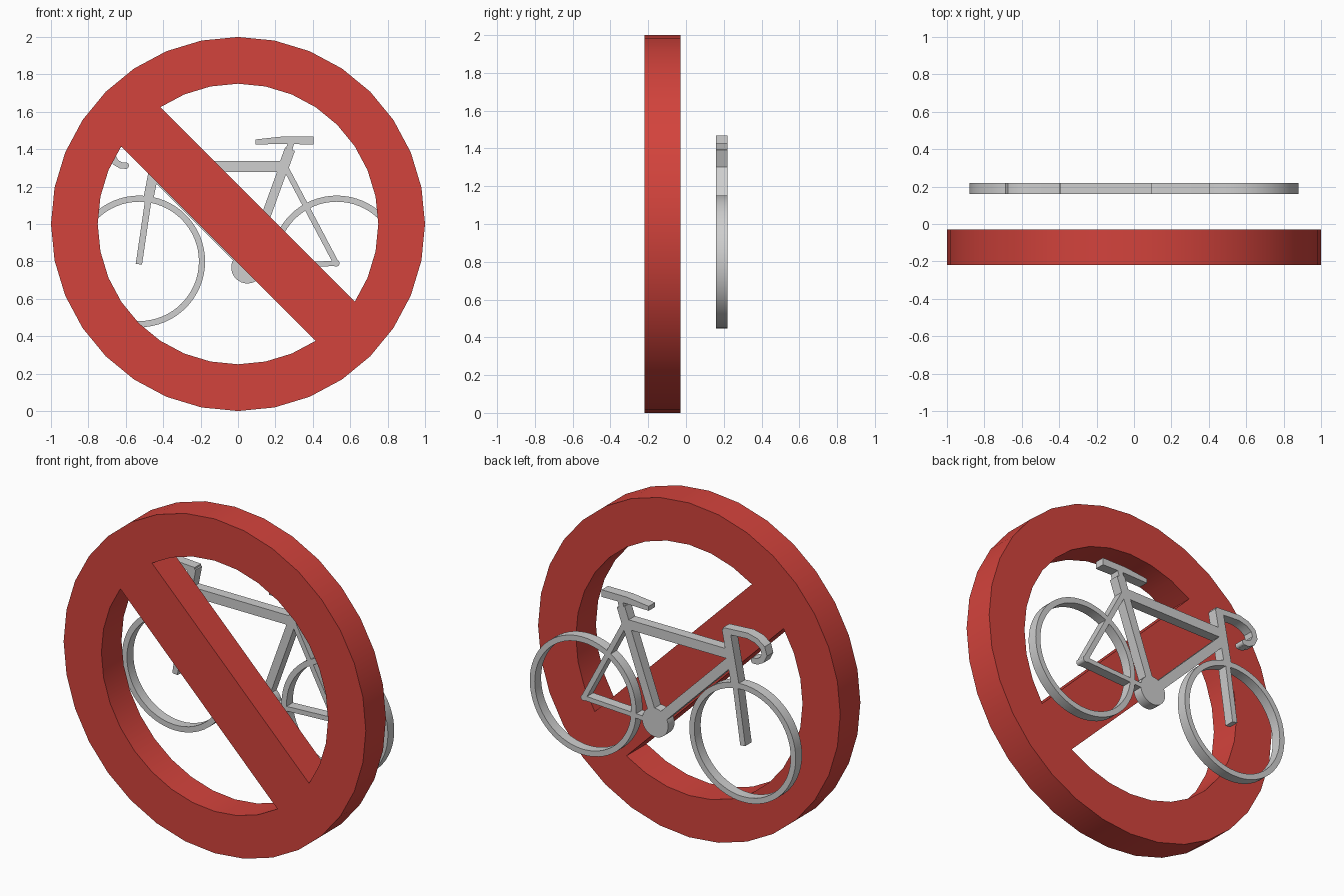
import bpy, bmesh, math
from mathutils import Vector

cube = bpy.data.objects.get("Cube")
if cube:
    bpy.data.objects.remove(cube, do_unlink=True)


def material(name, rgb):
    m = bpy.data.materials.new(name)
    m.use_nodes = True
    m.diffuse_color = (*rgb, 1)
    m.node_tree.nodes["Principled BSDF"].inputs["Base Color"].default_value = (*rgb, 1)
    return m


RED = material("sign red", (0.65, 0.056, 0.045))
GREY = material("light grey", (0.62, 0.62, 0.62))


def plate(name, loops, y, depth, mat):
    """Upright flat plate from closed (x, z) outlines; inner outlines are holes."""
    cu = bpy.data.curves.new(name, 'CURVE')
    cu.dimensions, cu.fill_mode, cu.extrude = '2D', 'BOTH', depth / 2
    for pts in loops:
        sp = cu.splines.new('POLY')
        sp.points.add(len(pts) - 1)
        for p, (x, z) in zip(sp.points, pts):
            p.co = (x, z, 0, 1)
        sp.use_cyclic_u = True
    tmp = bpy.data.objects.new(name + "_outline", cu)
    bpy.context.collection.objects.link(tmp)
    me = bpy.data.meshes.new_from_object(
        tmp.evaluated_get(bpy.context.evaluated_depsgraph_get()))
    bpy.data.objects.remove(tmp, do_unlink=True)
    bm = bmesh.new()
    bm.from_mesh(me)
    for v in bm.verts:
        v.co = (v.co.x, y - v.co.z, v.co.y)
    bmesh.ops.remove_doubles(bm, verts=bm.verts, dist=1e-5)
    bmesh.ops.recalc_face_normals(bm, faces=bm.faces)
    bm.to_mesh(me)
    bm.free()
    me.materials.clear()
    me.materials.append(mat)
    ob = bpy.data.objects.new(name, me)
    bpy.context.collection.objects.link(ob)
    bpy.ops.object.select_all(action='DESELECT')
    ob.select_set(True)
    bpy.context.view_layer.objects.active = ob
    bpy.ops.object.shade_smooth_by_angle(angle=math.radians(30))
    return ob


def circle(cx, cz, r, n):
    return [(cx + r * math.sin(math.tau * i / n), cz + r * math.cos(math.tau * i / n))
            for i in range(n)]


def bike(name, *loops):
    return plate(name, loops, 0.19, 0.06, GREY)


def strip(name, path, width):
    """Bar of constant width following a path, with mitred bends."""
    pts = [Vector(p) for p in path]
    dirs = [(b - a).normalized() for a, b in zip(pts, pts[1:])]
    left, right = [], []
    for i, p in enumerate(pts):
        a, b = dirs[max(i - 1, 0)], dirs[min(i, len(dirs) - 1)]
        t = (a + b).normalized()
        off = Vector((-t.y, t.x)) * (width / 2 / max(t.dot(a), 0.5))
        left.append(p + off)
        right.append(p - off)
    return bike(name, left + right[::-1])


# Prohibition sign: disc with two circle-segment openings beside the slash
INNER, HALF_BAR, SIDES = 0.75, 0.148, 32


def opening(facing):
    reach = math.acos(HALF_BAR / INNER)
    step = math.tau / SIDES
    inside = [k * step for k in range(-SIDES, SIDES) if abs(k * step) < reach]
    return [(INNER * math.cos(facing + a), 1 + INNER * math.sin(facing + a))
            for a in [-reach, *inside, reach]]


plate("sign_ring_and_slash",
      [circle(0, 1, 1, SIDES), opening(math.pi / 4), opening(math.pi * 5 / 4)],
      -0.125, 0.19, RED)

# Wheels
for name, x in (("front_wheel", -0.528), ("rear_wheel", 0.528)):
    bike(name, circle(x, 0.8, 0.352, 64), circle(x, 0.8, 0.319, 64))

# Frame
crank, rear_axle, head = (0.05, 0.768), (0.525, 0.79), (-0.45, 1.27)
bike("chainring", circle(*crank, 0.086, 32))
bike("rear_dropout", circle(*rear_axle, 0.018, 16))
strip("seat_tube", [crank, (0.25, 1.32)], 0.05)
strip("seat_clamp", [(0.24, 1.295), (0.278, 1.4)], 0.056)
strip("seat_post", [(0.26, 1.35), (0.285, 1.44)], 0.034)
strip("top_tube", [(-0.44, 1.307), (0.25, 1.307)], 0.058)
strip("down_tube", [head, crank], 0.056)
strip("seat_stay", [(0.25, 1.31), rear_axle], 0.03)
strip("chain_stay", [crank, rear_axle], 0.028)

# Fork and steering
strip("fork", [(-0.53, 0.785), (-0.475, 1.16)], 0.034)
strip("head_tube", [(-0.48, 1.13), (-0.418, 1.45)], 0.054)
strip("handlebar", [(-0.4, 1.44), (-0.56, 1.45), (-0.62, 1.435), (-0.66, 1.405),
                    (-0.672, 1.365), (-0.655, 1.33), (-0.625, 1.313), (-0.595, 1.312)], 0.034)
bike("handlebar_tip", circle(-0.6, 1.312, 0.017, 16))

# Saddle
bike("saddle", [(0.093, 1.425), (0.093, 1.452), (0.24, 1.468), (0.404, 1.468),
                (0.404, 1.425), (0.24, 1.428)])
